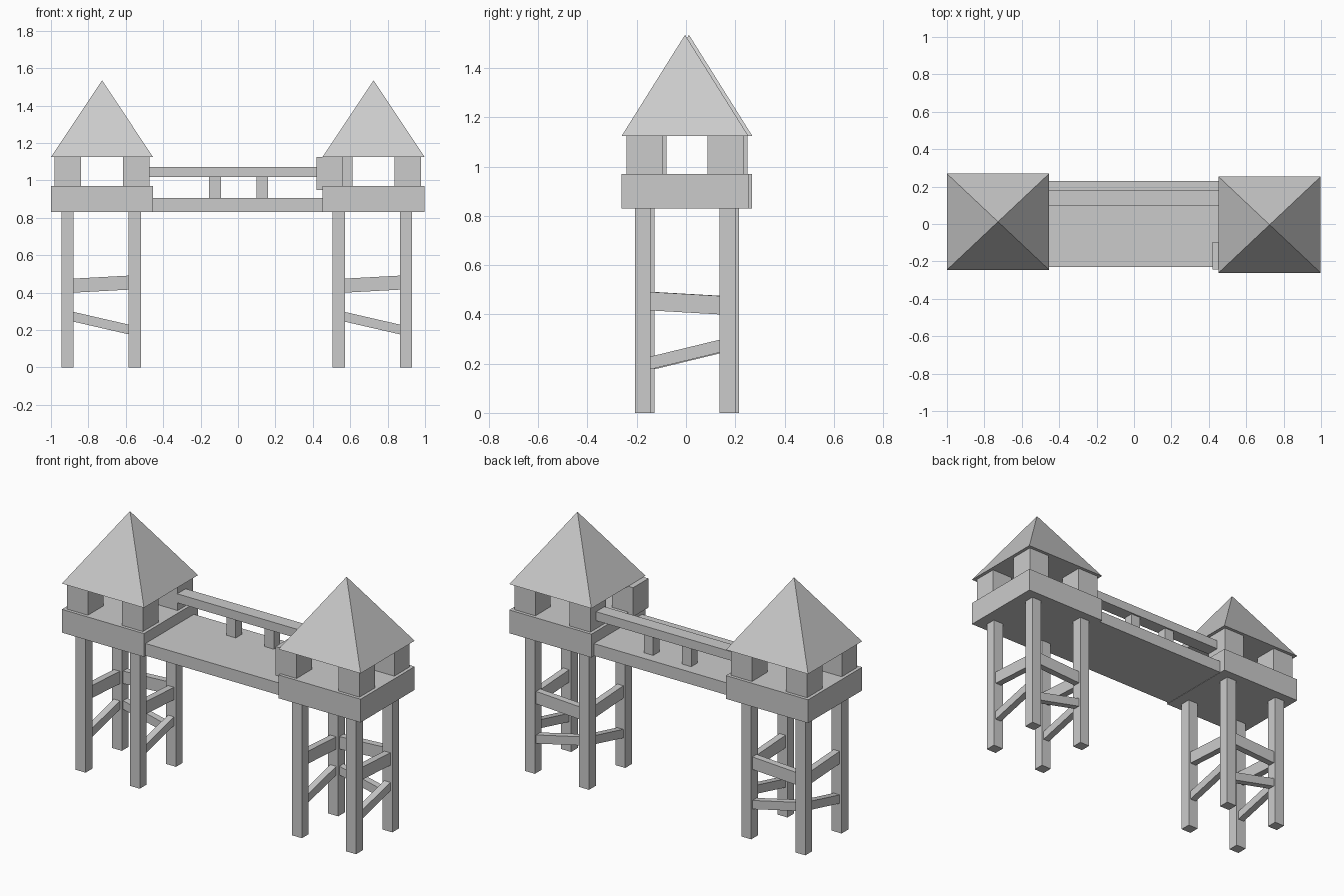
import bpy
import bmesh
from math import atan2, hypot
from mathutils import Vector

cube = bpy.data.objects.get("Cube")
if cube:
    bpy.data.objects.remove(cube, do_unlink=True)

# One plain material
stone = bpy.data.materials.new("plain_grey")
stone.use_nodes = True
GREY = (0.6, 0.6, 0.6, 1)
stone.diffuse_color = GREY
stone.node_tree.nodes["Principled BSDF"].inputs["Base Color"].default_value = GREY


def finish(name, bm):
    bmesh.ops.recalc_face_normals(bm, faces=bm.faces)
    mesh = bpy.data.meshes.new(name)
    bm.to_mesh(mesh)
    bm.free()
    mesh.materials.append(stone)
    obj = bpy.data.objects.new(name, mesh)
    bpy.context.collection.objects.link(obj)
    return obj


def box(name, low, high, shear=None):
    """Box between two corners; shear=(axis, rise) lifts its far end."""
    bm = bmesh.new()
    bmesh.ops.create_cube(bm, size=1)
    low, high = Vector(low), Vector(high)
    for v in bm.verts:
        far = v.co.copy()
        v.co = Vector([low[i] if far[i] < 0 else high[i] for i in range(3)])
        if shear and far[shear[0]] > 0:
            v.co.z += shear[1]
    return finish(name, bm)


def pyramid(name, center, half_x, half_y, bottom, top):
    bm = bmesh.new()
    cx, cy = center
    base = [bm.verts.new((cx + sx * half_x, cy + sy * half_y, bottom))
            for sx, sy in ((-1, -1), (1, -1), (1, 1), (-1, 1))]
    apex = bm.verts.new((cx, cy, top))
    bm.faces.new(base)
    for i in range(4):
        bm.faces.new((base[i], base[(i + 1) % 4], apex))
    return finish(name, bm)


def tower(side, cx, cy, leg_cx, loose_post):
    # Platform and roof
    box(side + "_platform", (cx - 0.273, cy - 0.257, 0.83), (cx + 0.273, cy + 0.257, 0.97))
    pyramid(side + "_roof", (cx, cy), 0.273, 0.257, 1.125, 1.535)

    for sx in (-1, 1):
        for sy in (-1, 1):
            tag = ("front" if sy < 0 else "back") + ("_right" if sx < 0 else "_left")
            # Leg
            x, y = leg_cx + sx * 0.18, cy + sy * 0.172
            box(f"{side}_{tag}_leg", (x - 0.033, y - 0.032, 0), (x + 0.033, y + 0.032, 0.83))
            # Roof post; one stands slightly out of place
            x, y, z = cx + sx * 0.183, cy + sy * 0.165, 0.97
            if loose_post and sx < 0 and sy < 0:
                x, z = x - 0.053, 0.95
            box(f"{side}_{tag}_post", (x - 0.07, y - 0.073, z), (x + 0.07, y + 0.073, 1.125))

    # Sloping braces on the back and both sides
    for level, z, tall, rise in (("upper", 0.4, 0.075, 0.016), ("lower", 0.245, 0.052, -0.068)):
        y = cy + 0.172
        box(f"{side}_back_{level}_brace", (leg_cx - 0.148, y - 0.02, z),
            (leg_cx + 0.148, y + 0.02, z + tall), (0, rise))
        for sx in (-1, 1):
            x = leg_cx + sx * 0.18
            box(f"{side}_{'left' if sx > 0 else 'right'}_{level}_brace",
                (x - 0.02, cy - 0.14, z + rise), (x + 0.02, cy + 0.14, z + rise + tall),
                (1, -rise))


tower("right_tower", -0.727, 0.012, -0.732, False)
tower("left_tower", 0.725, -0.004, 0.718, True)

# Bridge with its railing
box("bridge_deck", (-0.46, -0.23, 0.832), (0.455, 0.23, 0.905))
box("bridge_rail", (-0.48, 0.1, 1.018), (0.48, 0.18, 1.072))
for name, x in (("right", -0.123), ("left", 0.13)):
    box(f"{name}_rail_post", (x - 0.031, 0.11, 0.9), (x + 0.031, 0.17, 1.02))
